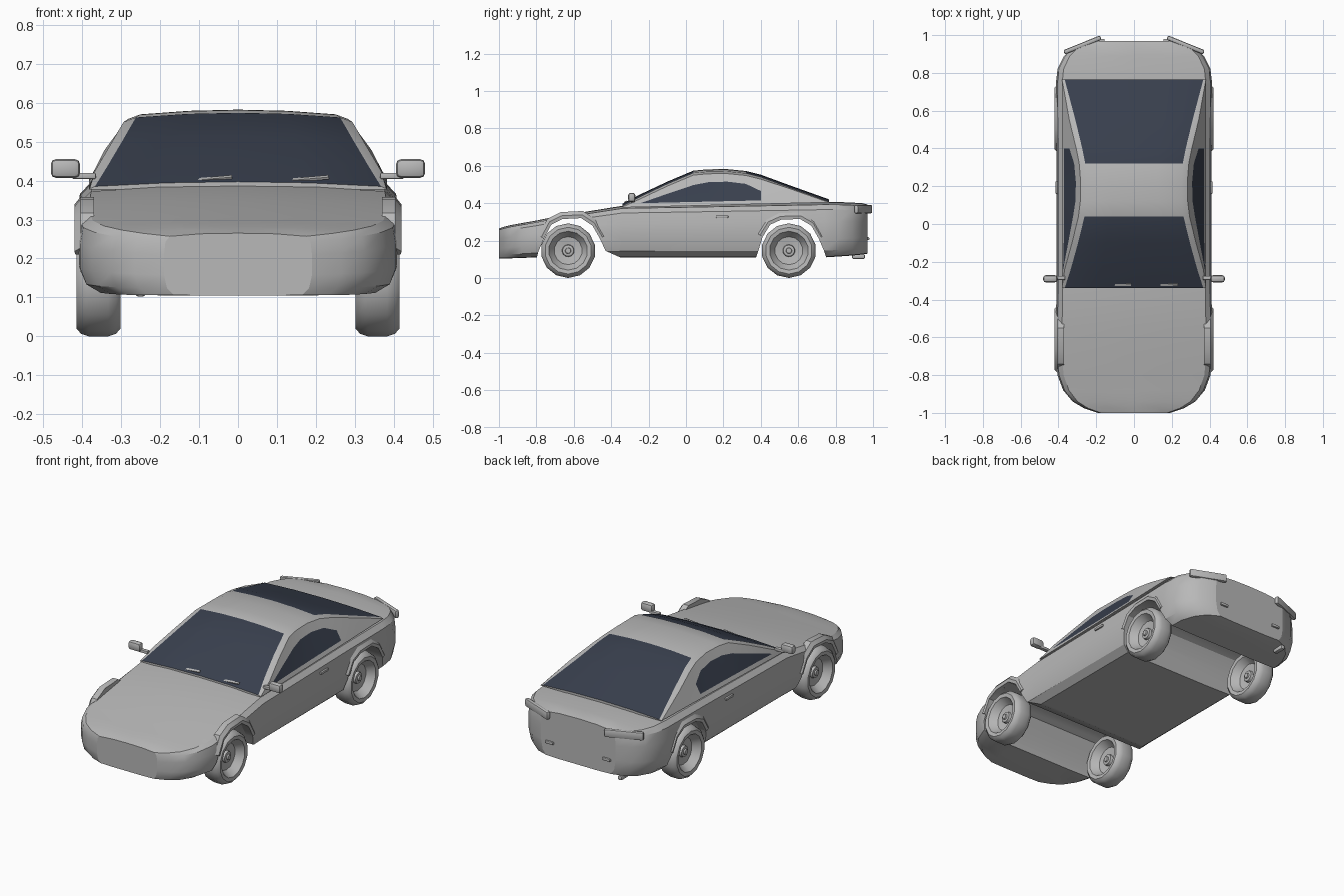
import bpy, bmesh, math
from mathutils import Matrix, Vector

if "Cube" in bpy.data.objects:
    bpy.data.objects.remove(bpy.data.objects["Cube"], do_unlink=True)


def make_material(name, rgb):
    mat = bpy.data.materials.new(name)
    mat.use_nodes = True
    color = (*rgb, 1)
    mat.diffuse_color = color
    mat.node_tree.nodes["Principled BSDF"].inputs["Base Color"].default_value = color
    return mat


PAINT = make_material("silver_grey", (0.48, 0.48, 0.48))
GLASS = make_material("dark_glass", (0.04, 0.05, 0.075))


def smooth(obj, angle=32):
    bpy.ops.object.select_all(action='DESELECT')
    obj.select_set(True)
    bpy.context.view_layer.objects.active = obj
    bpy.ops.object.shade_smooth_by_angle(angle=math.radians(angle))


def finish(name, bm, shade=True):
    bmesh.ops.remove_doubles(bm, verts=bm.verts[:], dist=0.0002)
    bmesh.ops.recalc_face_normals(bm, faces=bm.faces[:])
    mesh = bpy.data.meshes.new(name)
    bm.to_mesh(mesh)
    bm.free()
    mesh.materials.append(PAINT)
    mesh.materials.append(GLASS)
    obj = bpy.data.objects.new(name, mesh)
    bpy.context.collection.objects.link(obj)
    if shade:
        smooth(obj)
    return obj


def loft(name, rings, rule=None, caps=True, shade=True):
    """Skin closed rings of points; rule(i, j) picks the material slot."""
    bm = bmesh.new()
    rows = [[bm.verts.new(p) for p in ring] for ring in rings]
    n = len(rows[0])
    for i in range(len(rows) - 1):
        for j in range(n):
            k = (j + 1) % n
            f = bm.faces.new((rows[i][j], rows[i][k], rows[i + 1][k], rows[i + 1][j]))
            f.material_index = rule(i, j) if rule else 0
    if caps:
        bm.faces.new(rows[0])
        bm.faces.new(rows[-1])
    return finish(name, bm, shade)


def box(name, loc, size, bevel, rot=(0, 0, 0)):
    bm = bmesh.new()
    bmesh.ops.create_cube(bm, size=1, matrix=Matrix.Diagonal((*size, 1)))
    if bevel:
        bmesh.ops.bevel(bm, geom=bm.edges[:], offset=bevel, segments=2,
                        affect='EDGES', profile=0.5)
    obj = finish(name, bm)
    obj.location, obj.rotation_euler = loc, rot
    return obj


# Lower body: stations of y, half width, bottom, top
STATIONS = [(-1, .19, .105, .265), (-.975, .265, .105, .273), (-.94, .325, .105, .282),
            (-.88, .375, .107, .293), (-.8, .405, .11, .307), (-.7, .414, .11, .328),
            (-.55, .414, .11, .352), (-.34, .41, .11, .386), (0, .41, .11, .392),
            (.4, .41, .11, .4), (.74, .414, .11, .407), (.82, .405, .115, .406),
            (.89, .37, .12, .403), (.94, .315, .125, .4), (.97, .235, .13, .393)]
SECTION = [(0, 0), (.5, 0), (.87, .01), (.96, .12), (1, .33), (1, .65),
           (.98, .86), (.92, .95), (.5, .99)]
rings = []
for y, w, zb, zt in STATIONS:
    half = [(fx * w, y, zb + fz * (zt - zb)) for fx, fz in SECTION]
    rings.append(half + [(0, y, zt)] + [(-x, py, z) for x, py, z in half[:0:-1]])
body = loft("body", rings, shade=False)

# Wheel arches cut across the full width
ARCHES = {
    "front": (-.61, [(-.81, .05), (-.79, .14), (-.76, .21), (-.72, .285), (-.66, .315),
                     (-.56, .32), (-.5, .28), (-.46, .21), (-.43, .145), (-.34, .105), (-.32, .05)]),
    "rear": (.57, [(.355, .05), (.385, .14), (.41, .22), (.45, .285), (.51, .312),
                   (.61, .315), (.67, .28), (.71, .21), (.74, .14), (.77, .05)])}
for end, (cy, path) in ARCHES.items():
    cutter = loft(end + "_arch_cutter", [[(x, y, z) for y, z in path] for x in (-.6, .6)], shade=False)
    cutter.hide_render = True
    mod = body.modifiers.new("arch", 'BOOLEAN')
    mod.operation, mod.solver, mod.object = 'DIFFERENCE', 'EXACT', cutter
    bpy.context.view_layer.objects.active = body
    bpy.ops.object.modifier_apply(modifier=mod.name)
    bpy.data.objects.remove(cutter, do_unlink=True)
smooth(body)
for poly in body.data.polygons:
    if abs(poly.normal.y) > .985:
        poly.use_smooth = False

# Cabin: stations of y, glass edge x, glass edge z, side window top
CABIN = [(-.34, .367, .385, 0), (-.24, .335, .437, .401), (-.1, .296, .503, .45),
         (.04, .262, .562, .497), (.12, .252, .569, .512), (.22, .25, .57, .515),
         (.32, .258, .56, .503), (.4, .274, .54, .465), (.55, .31, .485, 0), (.765, .367, .408, 0)]
rings = []
for y, gx, gz, top in CABIN:
    base = Vector((.382, y, .377 + .025 * (y + .34)))
    drop = .012 if top else .006
    edge = Vector((min(gx + .032, .381), y, gz - drop))
    sill = .4 + .023 * (y + .24)
    span = edge.z - base.z
    fracs = ((sill - base.z) / span, (top - base.z) / span) if top else (.3, .6)
    half = [base] + [base.lerp(edge, f) for f in fracs]
    half += [edge, Vector((gx, y, gz)), Vector((gx * .5, y, gz + .009))]
    rings.append([tuple(p) for p in half] + [(0, y, gz + .012)]
                 + [(-p.x, p.y, p.z) for p in reversed(half)])


def cabin_material(i, j):
    y0, y1 = CABIN[i][0], CABIN[i + 1][0]
    k = min(j, 11 - j)
    side_window = k == 1 and y0 >= -.25 and y1 <= .41
    screen = k >= 4 and (y1 <= .05 or y0 >= .31)
    return 1 if side_window or screen else 0


loft("cabin", rings, cabin_material)

# Wheel profile: radius and offset from the wheel's mid plane
PROFILE = [(0, .03), (.014, .03), (.016, .022), (.03, .02), (.033, .006), (.075, .012),
           (.094, .038), (.104, .054), (.125, .057), (.139, .045), (.146, .025)]
PROFILE += [(r, -x) for r, x in reversed(PROFILE)]
SIDES = 14


def wheel(name, x, y):
    rings = []
    for r, off in PROFILE:
        angles = [2 * math.pi * (a + .5) / SIDES for a in range(SIDES)]
        rings.append([(off, r * math.cos(a), r * math.sin(a)) for a in angles])
    loft(name, rings, caps=False).location = (x, y, .146)


for side, s in (("left", 1), ("right", -1)):
    # Wheels and arch flares
    for end, wy in (("front", -.63), ("rear", .55)):
        wheel(f"{side}_{end}_wheel", s * .358, wy)
        cy, path = ARCHES[end]
        rings = []
        for y, z in path:
            if z > .2:
                rim = [(1, .37), (1, .417), (1.09, .42), (1.19, .404), (1.19, .37)]
                rings.append([(s * x, cy + (y - cy) * f, .12 + (z - .12) * f) for f, x in rim])
        loft(f"{side}_{end}_arch_flare", rings)
    # Door mirror, handle, tail light and reflector
    box(f"{side}_mirror_stalk", (s * .395, -.285, .412), (.06, .022, .016), .003)
    box(f"{side}_mirror", (s * .443, -.29, .431), (.075, .038, .048), .013)
    box(f"{side}_door_handle", (s * .408, .193, .328), (.014, .066, .014), .003)
    box(f"{side}_tail_light", (s * .273, .948, .368), (.21, .024, .046), .009,
        (0, 0, -s * math.radians(22)))
    box(f"{side}_reflector", (s * .18, .97, .21), (.05, .02, .016), .004)

# Wipers lying on the windscreen
for name, x in (("right_wiper", -.07), ("left_wiper", .178)):
    box(name, (x, -.322, .404), (.11, .012, .006), 0, (math.radians(26), math.radians(-5), 0))

# Exhaust pipe
box("exhaust_pipe", (-.25, .922, .115), (.026, .07, .026), .008)
